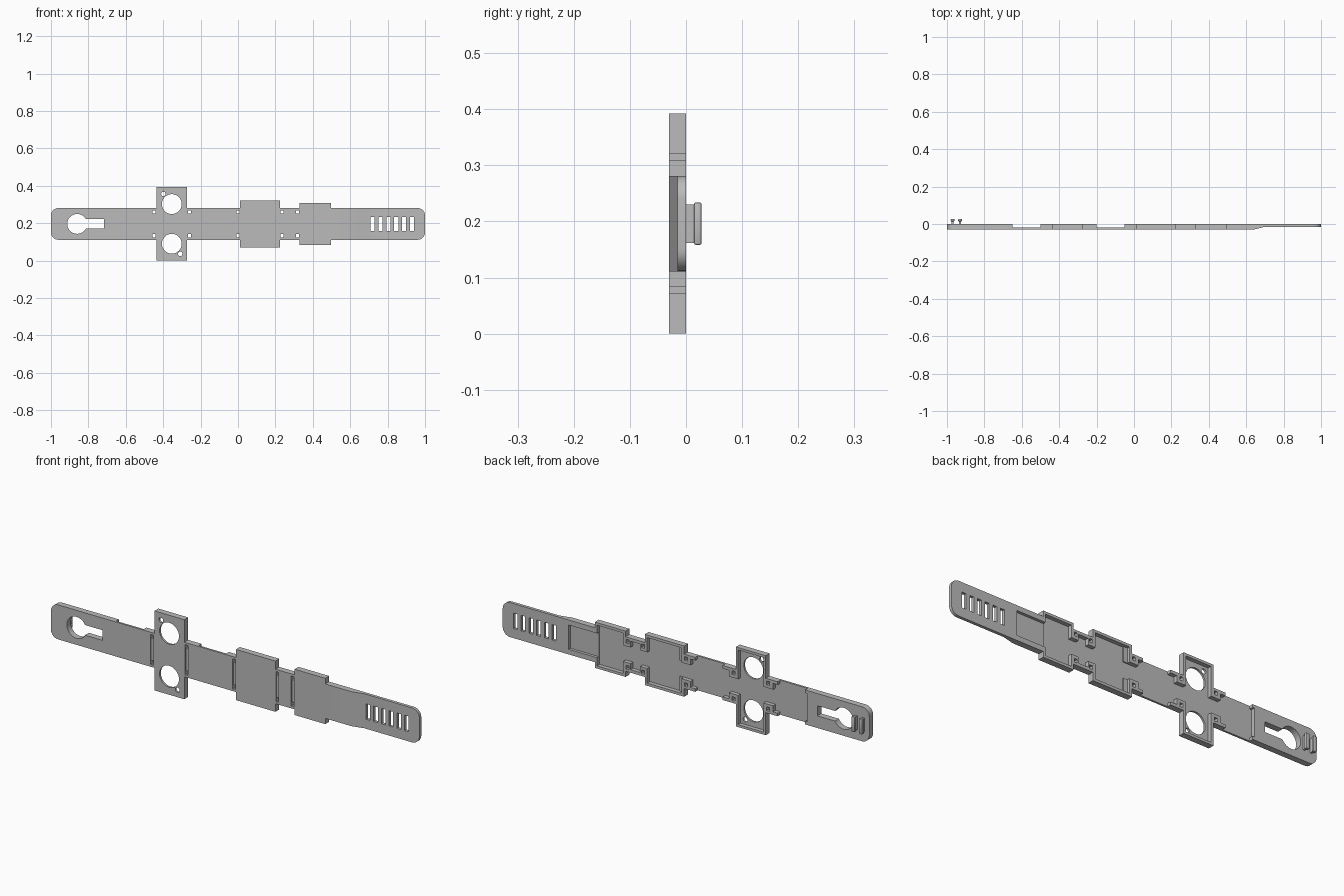
import bpy, bmesh, math

cube = bpy.data.objects.get("Cube")
if cube:
    bpy.data.objects.remove(cube)

grey = bpy.data.materials.new("plain grey")
grey.use_nodes = True
colour = (0.5, 0.5, 0.5, 1)
grey.diffuse_color = colour
grey.node_tree.nodes["Principled BSDF"].inputs["Base Color"].default_value = colour

MID = 0.196            # height of the strap centre line
FRONT, FLOOR, BACK = -0.03, -0.02, 0.0
OUT = 0.02             # how far cutters reach past a surface


def prism(name, points, low, high, axis="y"):
    """Extrude an outline: (x, z) along y, or (x, y) along z."""
    bm = bmesh.new()
    def put(p, d):
        return bm.verts.new((p[0], d, p[1]) if axis == "y" else (p[0], p[1], d))
    a = [put(p, low) for p in points]
    b = [put(p, high) for p in points]
    bm.faces.new(a)
    bm.faces.new(b[::-1])
    for i in range(len(a)):
        j = (i + 1) % len(a)
        bm.faces.new((a[j], a[i], b[i], b[j]))
    bmesh.ops.recalc_face_normals(bm, faces=bm.faces)
    mesh = bpy.data.meshes.new(name)
    bm.to_mesh(mesh)
    bm.free()
    obj = bpy.data.objects.new(name, mesh)
    bpy.context.collection.objects.link(obj)
    mesh.materials.append(grey)
    return obj


def box(name, x0, x1, half, low=FRONT, high=BACK, z=MID):
    outline = [(x0, z - half), (x1, z - half), (x1, z + half), (x0, z + half)]
    return prism(name, outline, low, high)


def disc(x, z, r, n=40):
    return prism("drill", [(x + r * math.cos(math.tau * i / n), z + r * math.sin(math.tau * i / n))
                           for i in range(n)], FRONT - OUT, BACK + OUT)


def rounded(x0, x1, half, r, n=8):
    corners = ((x1 - r, half - r, 0), (x0 + r, half - r, 1), (x0 + r, r - half, 2), (x1 - r, r - half, 3))
    return [(cx + r * math.cos((q + i / n) * math.pi / 2), MID + cz + r * math.sin((q + i / n) * math.pi / 2))
            for cx, cz, q in corners for i in range(n + 1)]


def combine(target, tool, operation):
    mod = target.modifiers.new("combine", "BOOLEAN")
    mod.operation, mod.solver, mod.object = operation, "EXACT", tool
    bpy.context.view_layer.objects.active = target
    bpy.ops.object.modifier_apply(modifier=mod.name)
    bpy.data.objects.remove(tool)


def add(tool):
    combine(strap, tool, "UNION")


def cut(tool):
    combine(strap, tool, "DIFFERENCE")


def pocket(x0, x1, half, depth=FLOOR, z=MID):
    cut(box("pocket", x0, x1, half, depth, BACK + OUT, z))


# Strap with rounded ends, thinned towards the slotted end
strap = prism("strap", rounded(-1, 1, 0.085, 0.04), FRONT, BACK)
cut(prism("taper", [(0.64, FRONT), (0.70, -0.015), (1.1, -0.015), (1.1, -0.06), (0.64, -0.06)], 0, 0.4, "z"))

# Cross plate and the two wide trays
PLATE = (-0.435, -0.272)
add(box("cross_plate", *PLATE, MID))
add(box("large_tray", 0.01, 0.225, 0.125))
add(box("small_tray", 0.33, 0.497, 0.113))

# Recesses in the back, leaving a thin front skin
pocket(-0.66, -0.475, 0.07)
pocket(-0.235, -0.025, 0.07)
pocket(PLATE[0] + 0.012, PLATE[1] - 0.012, MID - 0.012)
pocket(0.045, 0.212, 0.112)
pocket(0.024, 0.05, 0.112, -0.014)
pocket(0.343, 0.485, 0.1)
pocket(0.48, 0.64, 0.06, -0.014)
pocket(-0.5, 0.4, 0.04)
pocket(0.25, 0.303, 0.07)

# Open gaps in the long side walls
for side in (-1, 1):
    for x0, x1 in ((-0.65, -0.50), (-0.20, -0.05)):
        pocket(x0, x1, 0.03, z=MID + side * 0.09)

# Lacing holes and the shallow grooves that join them on the front
for x in (-0.448, -0.259, 0.0, 0.235, 0.319):
    cut(box("groove", x - 0.008, x + 0.008, 0.074, FRONT - OUT, FRONT + 0.005))
    for side in (-1, 1):
        cut(box("lacing", x - 0.008, x + 0.008, 0.009, FRONT - OUT, BACK + OUT, MID + side * 0.064))

# Round openings in the cross plate
for side in (-1, 1):
    cut(disc(-0.354, MID + side * 0.106, 0.053))
    cut(disc(-0.354 - side * 0.045, MID + side * 0.16, 0.012, 20))

# Keyhole and adjustment slots
cut(disc(-0.86, MID, 0.053))
cut(box("key_slot", -0.86, -0.717, 0.025, FRONT - OUT, BACK + OUT))
for i in range(6):
    x = 0.72 + i * 0.042
    cut(box("slot", x - 0.011, x + 0.011, 0.038, FRONT - OUT, BACK + OUT))

# Two T-shaped fastening prongs on the back
parts = [strap]
for name, x in (("outer_prong", -0.97), ("inner_prong", -0.93)):
    prong = box(name, x - 0.005, x + 0.005, 0.034, -0.005, 0.02)
    head = box("head", x - 0.01, x + 0.01, 0.038, 0.014, 0.028)
    bevel = head.modifiers.new("bevel", "BEVEL")
    bevel.width, bevel.segments = 0.004, 2
    combine(prong, head, "UNION")
    parts.append(prong)

# Crisp edges with smooth curves
for obj in parts:
    bpy.ops.object.select_all(action="DESELECT")
    obj.select_set(True)
    bpy.context.view_layer.objects.active = obj
    bpy.ops.object.shade_smooth_by_angle(angle=math.radians(30))
